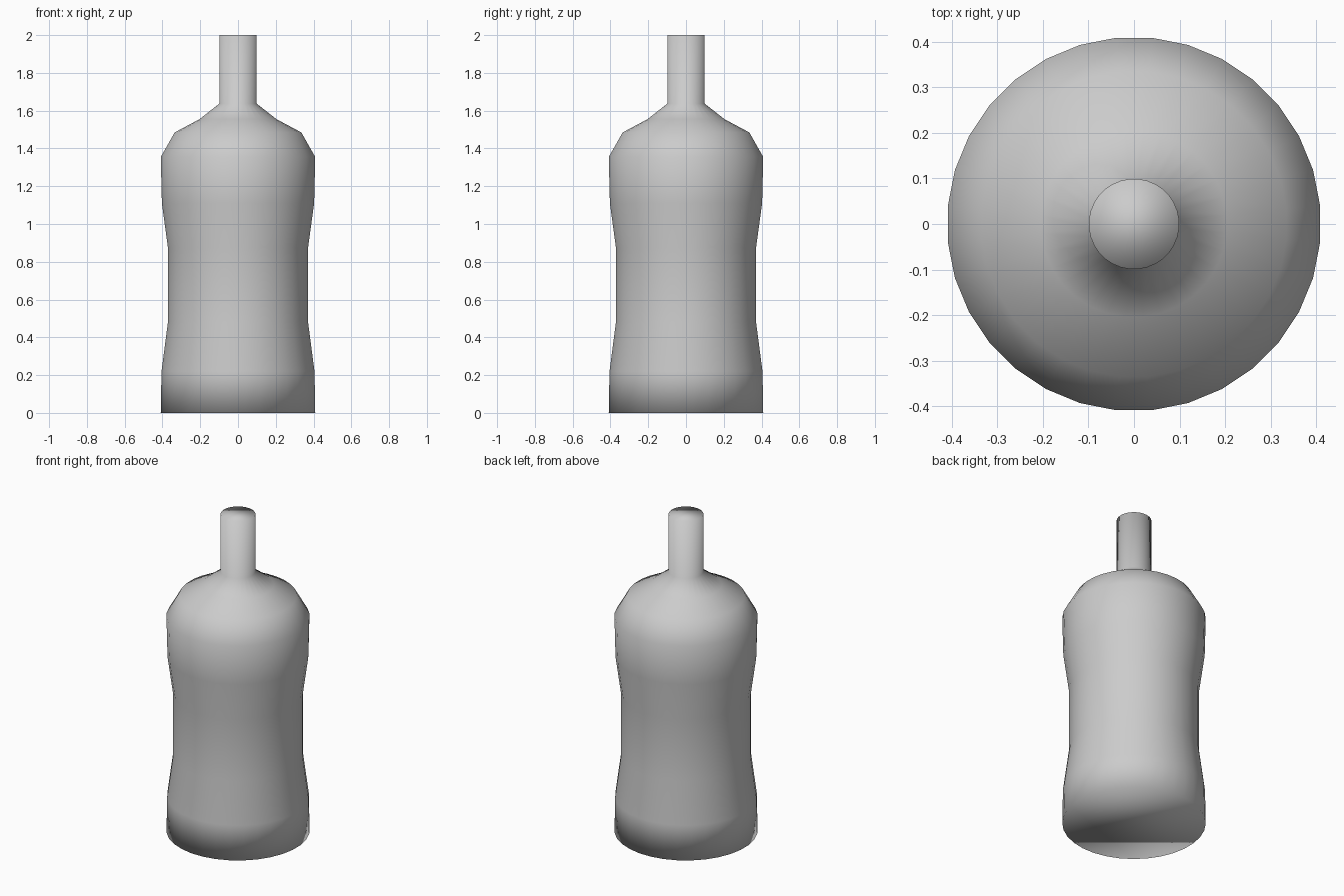
import bpy, bmesh, math

if "Cube" in bpy.data.objects:
    bpy.data.objects.remove(bpy.data.objects["Cube"])

SIDES = 32

# Bottle silhouette: (half width, height) from base to mouth
profile = [(0.409, 0.0), (0.405, 0.22), (0.371, 0.48), (0.371, 0.875),
           (0.403, 1.11), (0.409, 1.355), (0.335, 1.485), (0.204, 1.555),
           (0.099, 1.637), (0.099, 2.0)]

bm = bmesh.new()
rings = []
for half_width, z in profile:
    r = half_width / math.cos(math.pi / SIDES)
    rings.append([bm.verts.new((r * math.cos((i + 0.5) * math.tau / SIDES),
                                r * math.sin((i + 0.5) * math.tau / SIDES), z))
                  for i in range(SIDES)])

# Walls
for low, high in zip(rings, rings[1:]):
    for i in range(SIDES):
        j = (i + 1) % SIDES
        bm.faces.new((low[i], low[j], high[j], high[i]))

# Closed base and mouth
bm.faces.new(rings[0][::-1])
bm.faces.new(rings[-1])

# The whole surface is softly shaded, caps included
for f in bm.faces:
    f.smooth = True

mesh = bpy.data.meshes.new("bottle")
bm.to_mesh(mesh)
bm.free()
bottle = bpy.data.objects.new("bottle", mesh)
bpy.context.collection.objects.link(bottle)
